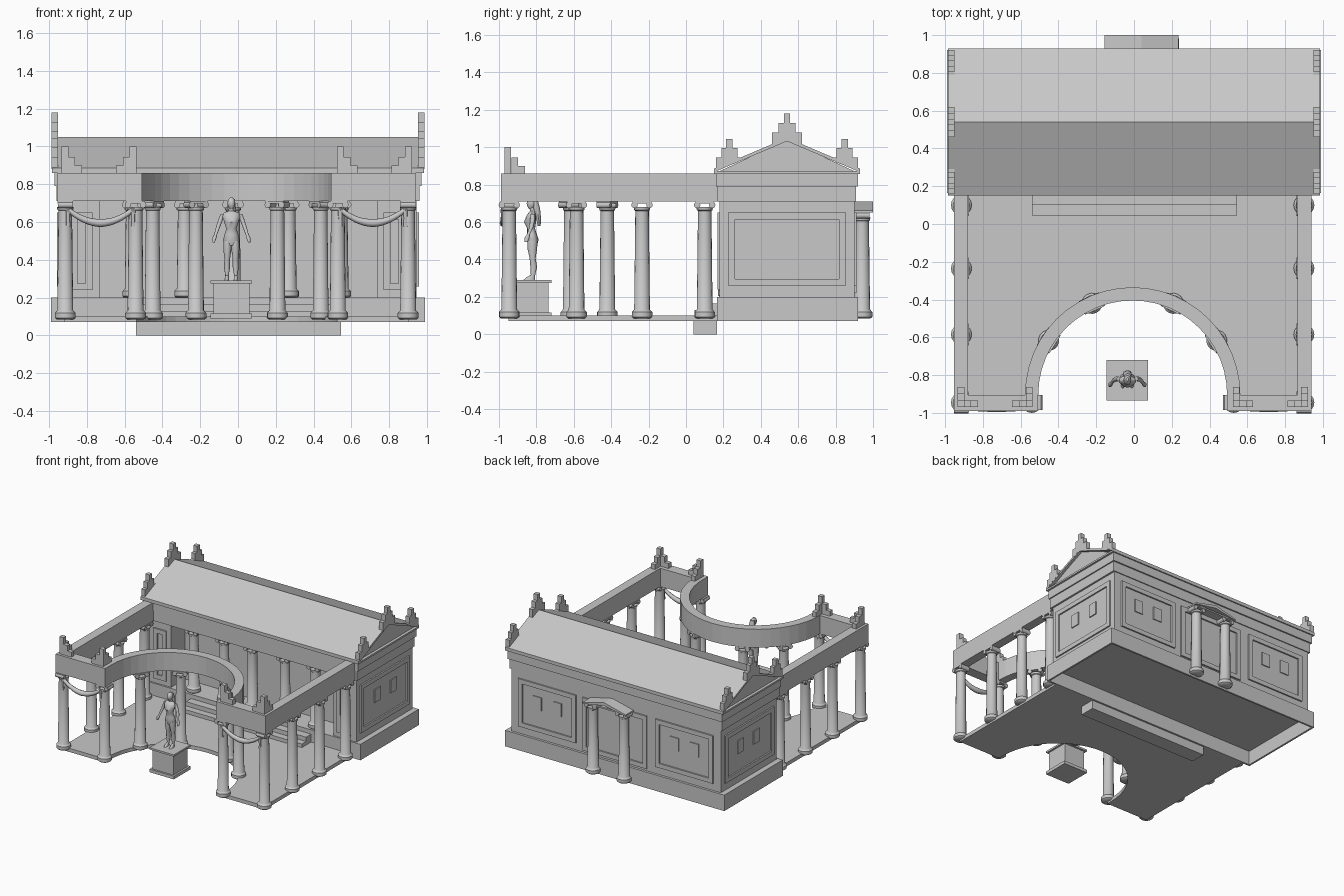
import bpy, bmesh, math

if "Cube" in bpy.data.objects:
    bpy.data.objects.remove(bpy.data.objects["Cube"])

stone = bpy.data.materials.new("grey_stone")
stone.use_nodes = True
GREY = (0.58, 0.58, 0.58, 1)
stone.diffuse_color = GREY
stone.node_tree.nodes["Principled BSDF"].inputs["Base Color"].default_value = GREY


def finish(name, bm, smooth=False):
    bmesh.ops.recalc_face_normals(bm, faces=bm.faces)
    mesh = bpy.data.meshes.new(name)
    bm.to_mesh(mesh)
    bm.free()
    mesh.materials.append(stone)
    ob = bpy.data.objects.new(name, mesh)
    bpy.context.collection.objects.link(ob)
    if smooth:
        bpy.ops.object.select_all(action='DESELECT')
        ob.select_set(True)
        bpy.context.view_layer.objects.active = ob
        bpy.ops.object.shade_smooth_by_angle(angle=math.radians(40))
    return ob


def add_box(bm, x0, x1, y0, y1, z0, z1):
    for v in bmesh.ops.create_cube(bm, size=1)["verts"]:
        v.co = (x1 if v.co.x > 0 else x0, y1 if v.co.y > 0 else y0, z1 if v.co.z > 0 else z0)


def boxes(name, *dims):
    bm = bmesh.new()
    for d in dims:
        add_box(bm, *d)
    return finish(name, bm)


def prism(name, pts, depth):
    """Extrude a closed outline of 3D points along a vector."""
    bm = bmesh.new()
    face = bm.faces.new([bm.verts.new(p) for p in pts])
    out = bmesh.ops.extrude_face_region(bm, geom=[face])
    moved = [g for g in out["geom"] if isinstance(g, bmesh.types.BMVert)]
    bmesh.ops.translate(bm, verts=moved, vec=depth)
    return finish(name, bm)


def add_loft(bm, rings, seg=16):
    """Stack of horizontal ellipses (x, y, z, rx, ry), capped."""
    prev = None
    for x, y, z, rx, ry in rings:
        ring = [bm.verts.new((x + rx * math.cos(a), y + ry * math.sin(a), z))
                for a in (2 * math.pi * i / seg for i in range(seg))]
        if prev:
            for i in range(seg):
                j = (i + 1) % seg
                bm.faces.new((prev[i], prev[j], ring[j], ring[i]))
        else:
            bm.faces.new(ring[::-1])
        prev = ring
    bm.faces.new(prev)


def column(name, x, y, z0, z1, turn=0.0):
    bm = bmesh.new()
    profile = [(0, .045), (.008, .055), (.034, .055), (.042, .047), (.048, .042)]
    top = [(.05, .036), (.046, .042), (.03, .044)]
    rings = [(z0 + h, r) for h, r in profile] + [(z1 - h, r) for h, r in top]
    add_loft(bm, [(0, 0, z, r, r) for z, r in rings])
    add_box(bm, -.05, .05, -.04, .04, z1 - .012, z1)
    # volutes
    for s in (-1, 1):
        vs = bmesh.ops.create_cone(bm, cap_ends=True, segments=12, radius1=.017,
                                   radius2=.017, depth=.078)["verts"]
        for v in vs:
            v.co = (v.co.x + s * .04, v.co.z, v.co.y + z1 - .019)
    ob = finish(name, bm, True)
    ob.location = (x, y, 0)
    ob.rotation_euler.z = turn


# Courtyard floor with a round bay cut into its front
CX, CY = -.007, -.905
SIDES = (("left", 1), ("right", -1))


def span(s, a, b):
    """Mirrored x range about the courtyard axis."""
    return sorted((CX + s * a, CX + s * b))


def arc(r, z, n=24):
    return [(CX + r * math.cos(math.pi * i / n), CY + r * math.sin(math.pi * i / n), z)
            for i in range(n + 1)]


Z, HALF, BAY = .07, .912, .53
prism("courtyard_floor",
      [(CX + HALF, -.95, Z), (CX + HALF, .17, Z), (CX - HALF, .17, Z), (CX - HALF, -.95, Z),
       (CX - BAY, -.95, Z)] + arc(BAY, Z)[::-1] + [(CX + BAY, -.95, Z)], (0, 0, .03))
boxes("stairs", (-.54, .545, .04, .165, 0, .07), (-.54, .545, .045, .165, .07, .13),
      (-.54, .545, .1, .165, .13, .165))

# Beams carried by the colonnade
prism("curved_beam", [(CX + .57, -.99, .71)] + arc(.57, .71) +
      [(CX - .57, -.99, .71), (CX - .5, -.99, .71)] + arc(.5, .71)[::-1] +
      [(CX + .5, -.99, .71)], (0, 0, .15))
for side, s in SIDES:
    boxes(side + "_beam", (*span(s, .873, .947), -.99, .165, .71, .86))
    boxes(side + "_front_beam", (*span(s, .56, .947), -.99, -.905, .71, .86))

    # Colonnade
    for i, y in enumerate((-.945, -.585, -.235, .1)):
        column(f"{side}_column_{i}", CX + s * .907, y, .085, .71, math.pi / 2)
    column(side + "_bay_front_column", CX + s * .535, -.945, .085, .71)
    for i, deg in enumerate((33, 66)):
        a = math.radians(deg)
        column(f"{side}_bay_column_{i}", CX + s * .53 * math.cos(a),
               CY + .53 * math.sin(a), .085, .71, s * (a - math.pi / 2))
    for i, x in enumerate((.275, .55)):
        column(f"{side}_porch_column_{i}", CX + s * x, .225, .2, .71)

    # Stepped ornaments above the front corners
    for label, x, d in (("outer", .927, -1), ("inner", .53, 1)):
        dims = []
        for k, h in enumerate((1.0, .945, .9)):
            a, b = k * .036, (k + 1) * .036
            dims.append((*span(s, x + d * a, x + d * b), -.97, -.935, .86, h))
            if k:
                dims.append((*span(s, x, x + d * .036), -.97 + a, -.97 + b, .86, h))
        boxes(f"{side}_{label}_ornament", *dims)

    # Hanging garland
    mid = CX + s * .72
    cu = bpy.data.curves.new(side + "_garland", 'CURVE')
    cu.dimensions = '3D'
    cu.bevel_depth = .018
    cu.bevel_resolution = 2
    cu.use_fill_caps = True
    sp = cu.splines.new('POLY')
    sp.points.add(16)
    for i, p in enumerate(sp.points):
        t = i / 8 - 1
        p.co = (mid + .17 * t, -.975, .595 + .07 * t * t, 1)
        p.radius = 1.2 - .5 * abs(t)
    cu.materials.append(stone)
    bpy.context.collection.objects.link(bpy.data.objects.new(side + "_garland", cu))
    bm = bmesh.new()
    for e in (-1, 1):
        x = mid + e * .172
        add_loft(bm, [(x, -.975, .575, .014, .01), (x, -.978, .62, .011, .01),
                      (x, -.978, .668, .014, .014), (x, -.975, .68, .006, .006)], 8)
    finish(side + "_garland_ends", bm, True)
column("middle_porch_column", CX - .02, .225, .2, .71)

# Temple body on a hollow base, with a recessed front porch
boxes("temple_base", (-.99, .99, .165, .92, .185, .2), (-.99, .99, .165, .18, .07, .185),
      (-.99, .99, .905, .92, .07, .185), (-.99, -.975, .18, .905, .07, .185),
      (.975, .99, .18, .905, .07, .185))
boxes("temple_walls", (-.945, .945, .36, .9, .2, .71), (-.945, -.73, .18, .36, .2, .71),
      (.735, .945, .18, .36, .2, .71))
boxes("entablature", (-.96, .96, .165, .908, .71, .79), (-.97, .97, .16, .92, .79, .858),
      (-.985, .985, .15, .93, .858, .872))


def panel(name, place, u0, u1, z0, z1, windows=()):
    """Framed wall panel; place() maps (u range, depth) to x and y ranges."""
    dims = []

    def frame(a, b, c, d, w, t):
        for r in ((a, b, c, c + w), (a, b, d - w, d), (a, a + w, c, d), (b - w, b, c, d)):
            dims.append((*place(r[0], r[1], t), r[2], r[3]))
    frame(u0, u1, z0, z1, .036, .012)
    for u in windows:
        dims.append((*place(u - .038, u + .038, .008), .437, .543))
    boxes(name, *dims)


def back(a, b, t):
    return a, b, .898, .9 + t


def front(a, b, t):
    return a, b, .18 - t, .182


for side, s in SIDES:
    def wall(a, b, t):
        return (*sorted((s * .943, s * (.945 + t))), a, b)
    panel(side + "_side_panel", wall, .225, .855, .26, .65, (.445, .65))
    panel(side + "_back_panel", back, *sorted((s * .36, s * .88)), .26, .65,
          (s * .53, s * .71))
    panel(side + "_front_panel", front, *sorted((s * .77, s * .885)), .24, .65)
panel("back_door_panel", back, -.28, .3, .22, .65)

# Pitched roof with thin raking edges over the gables
RIDGE, SLOPE = .54, .423


def roof_z(y):
    return 1.05 - SLOPE * abs(y - RIDGE)


prism("gable_block", [(-.962, .165, .865), (-.962, .915, .865), (-.962, RIDGE, 1.04)],
      (1.924, 0, 0))
edge = [(-.985, y, roof_z(y)) for y in (.15, RIDGE, .93)]
prism("roof", edge + [(x, y, z - .018) for x, y, z in edge[::-1]], (1.97, 0, 0))


# Stepped ornaments standing on the gable edges
def ornament(name, x, c, top, halves):
    upper = []
    z = top
    for w in halves:
        upper += [(w, z), (w, z - .05)]
        z -= .05
    upper = upper[:-1] + [(halves[-1], None)]
    right = [(c + w, roof_z(c + w) - .01 if h is None else h) for w, h in upper]
    left = [(c - w, roof_z(c - w) - .01 if h is None else h) for w, h in upper[::-1]]
    foot = [(c, roof_z(c) - .01)]
    prism(name, [(x, y, h) for y, h in left + right + foot], (.035, 0, 0))


for side, x in (("left", .951), ("right", -.986)):
    ornament(side + "_front_ornament", x, .232, 1.045, (.017, .043, .072))
    ornament(side + "_peak_ornament", x, RIDGE, 1.18, (.017, .045, .08))
    ornament(side + "_back_ornament", x, .848, 1.045, (.017, .043, .072))

# Small back porch
for i, x in enumerate((-.1, .18)):
    column(f"back_porch_column_{i}", x, .942, .085, .655)
boxes("back_porch_beam", (-.13, .21, .9, .985, .65, .662))
prism("back_porch_gable", [(-.155, .9, .65), (.04, .9, .685), (.235, .9, .65), (.235, .9, .662),
                           (.04, .9, .71), (-.155, .9, .662)], (0, .1, 0))

# Pedestal and standing figure
SX, SY = -.035, -.82
boxes("pedestal", (SX - .11, SX + .11, SY - .115, SY + .1, .09, .115),
      (SX - .095, SX + .095, SY - .1, SY + .085, .115, .275),
      (SX - .11, SX + .11, SY - .115, SY + .1, .275, .29))


def body(name, rings):
    bm = bmesh.new()
    add_loft(bm, [(SX + x, SY + y, z, rx, ry) for x, y, z, rx, ry in rings], 12)
    finish(name, bm, True)


body("figure_torso", [(0, 0, .475, .03, .024), (0, 0, .505, .044, .032), (0, -.004, .535, .036, .026),
                      (0, -.008, .565, .027, .021), (0, -.014, .6, .038, .032),
                      (0, -.008, .63, .048, .026), (0, -.004, .648, .042, .02),
                      (0, 0, .658, .015, .014), (0, -.004, .68, .013, .013)])
body("figure_head", [(0, -.008, .67, .009, .012), (0, -.008, .682, .018, .02),
                     (0, -.006, .7, .021, .026), (0, -.004, .718, .018, .022),
                     (0, -.002, .73, .007, .009)])
body("figure_hair", [(0, .035, .58, .012, .008), (0, .032, .62, .022, .013),
                     (0, .022, .67, .024, .018), (0, .012, .715, .018, .016)])
for side, s in SIDES:
    body(side + "_leg", [(s * .024, -.018, .29, .012, .032), (s * .024, -.012, .302, .011, .024),
                         (s * .023, .002, .318, .009, .012), (s * .023, .006, .36, .016, .018),
                         (s * .022, 0, .405, .015, .016), (s * .021, -.002, .46, .022, .026),
                         (s * .02, 0, .5, .022, .027)])
    body(side + "_arm", [(s * .094, -.035, .492, .006, .009), (s * .09, -.03, .515, .011, .013),
                         (s * .083, -.022, .535, .008, .008), (s * .07, -.006, .575, .011, .011),
                         (s * .056, 0, .615, .012, .013), (s * .046, 0, .643, .011, .012)])
